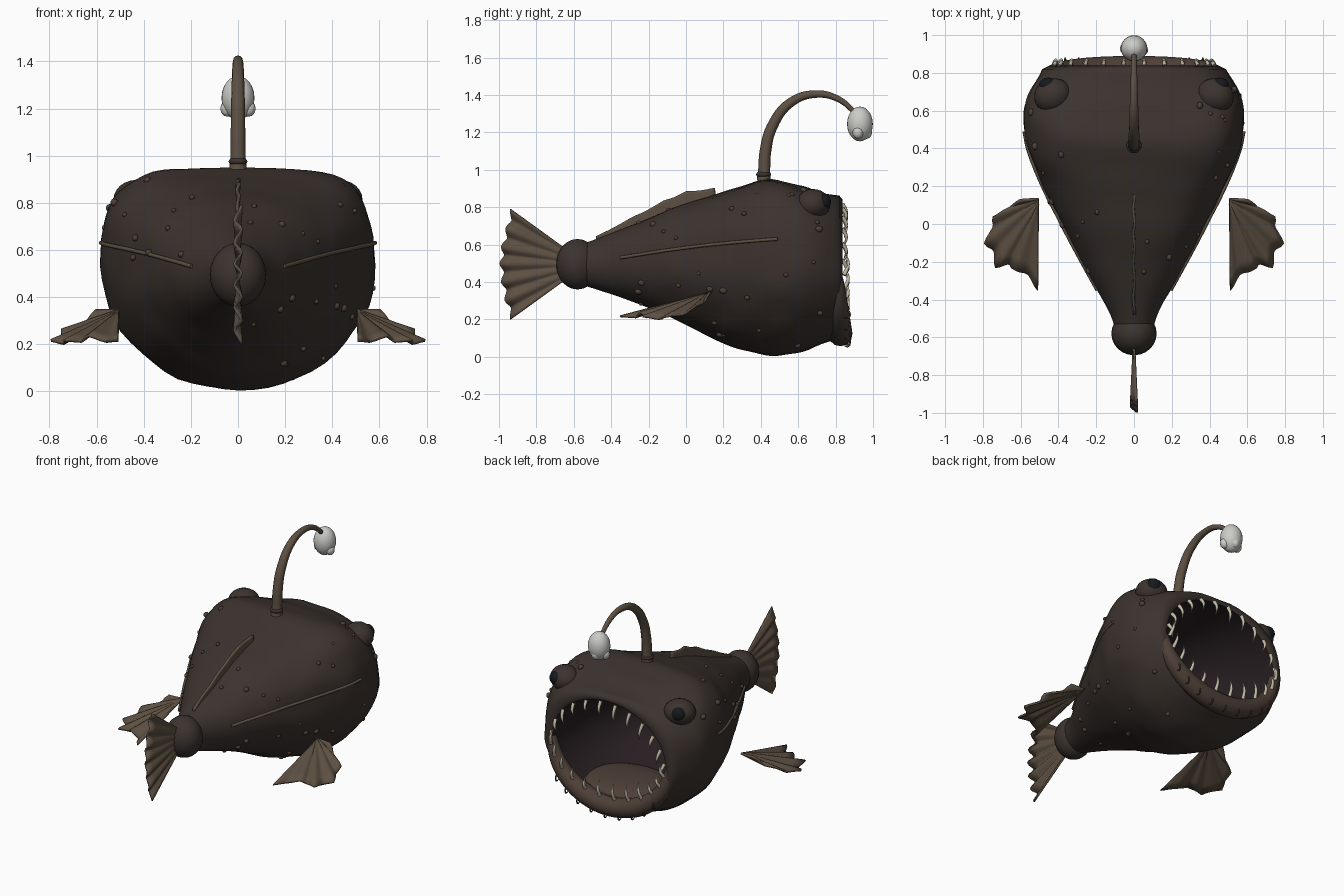
import bpy, bmesh, math, random
from mathutils import Vector, noise

if "Cube" in bpy.data.objects:
    bpy.data.objects.remove(bpy.data.objects["Cube"])

random.seed(4)

def mat(name, c):
    m = bpy.data.materials.new(name)
    m.diffuse_color = (*c, 1)
    m.use_nodes = True
    m.node_tree.nodes["Principled BSDF"].inputs["Base Color"].default_value = m.diffuse_color
    return m

SKIN = mat("skin", (0.045, 0.033, 0.028))
FIN = mat("fin", (0.11, 0.08, 0.055))
LIP = mat("lip", (0.075, 0.05, 0.038))
DARK = mat("throat", (0.02, 0.013, 0.015))
TOOTH = mat("tooth", (0.55, 0.5, 0.38))
GLOW = mat("glow", (0.6, 0.6, 0.57))
BLACK = mat("pupil", (0.008, 0.01, 0.012))

def mesh_obj(name, bm, material, smooth=True):
    bmesh.ops.recalc_face_normals(bm, faces=bm.faces)
    me = bpy.data.meshes.new(name)
    bm.to_mesh(me)
    bm.free()
    for p in me.polygons:
        p.use_smooth = smooth
    me.materials.append(material)
    ob = bpy.data.objects.new(name, me)
    bpy.context.collection.objects.link(ob)
    return ob

def grid(name, rows, material, closed=False, caps=()):
    """Skin rows of points into a surface."""
    bm = bmesh.new()
    v = [[bm.verts.new(p) for p in r] for r in rows]
    n = len(rows[0])
    for a, b in zip(v, v[1:]):
        for i in range(n if closed else n - 1):
            j = (i + 1) % n
            bm.faces.new((a[i], a[j], b[j], b[i]))
    for c in caps:
        bm.faces.new(v[c])
    bmesh.ops.remove_doubles(bm, verts=bm.verts, dist=1e-5)
    return mesh_obj(name, bm, material)

def ball(name, loc, radii, material, rot=(0, 0, 0), seg=24):
    bm = bmesh.new()
    bmesh.ops.create_uvsphere(bm, u_segments=seg, v_segments=seg // 2, radius=1)
    ob = mesh_obj(name, bm, material)
    ob.location, ob.scale, ob.rotation_euler = loc, radii, rot
    return ob

def tubes(name, paths, material, res=3):
    """Each path is a list of (point, radius)."""
    cu = bpy.data.curves.new(name, 'CURVE')
    cu.dimensions, cu.bevel_depth, cu.bevel_resolution = '3D', 1, res
    cu.use_fill_caps, cu.resolution_u = True, 6
    for path in paths:
        s = cu.splines.new('BEZIER')
        s.bezier_points.add(len(path) - 1)
        for bp, (p, r) in zip(s.bezier_points, path):
            bp.co, bp.radius = p, r
            bp.handle_left_type = bp.handle_right_type = 'AUTO'
    cu.materials.append(material)
    ob = bpy.data.objects.new(name, cu)
    bpy.context.collection.objects.link(ob)
    bpy.ops.object.select_all(action='DESELECT')
    ob.select_set(True)
    bpy.context.view_layer.objects.active = ob
    bpy.ops.object.convert(target='MESH')
    return bpy.context.object

def sample(pts, u):
    """Piecewise linear point at u in 0..1."""
    f = u * (len(pts) - 1)
    i = min(int(f), len(pts) - 2)
    return Vector(pts[i]).lerp(Vector(pts[i + 1]), f - i)

def fin(name, inner, outer, normal, amp, thick=0.012):
    """Pleated fan between an inner and outer edge, one pleat per ray."""
    rays, cols, rows = len(outer) - 1, (len(outer) - 1) * 6, []
    for k in range(7):
        s = k / 6
        row = []
        for c in range(cols + 1):
            u = c / cols
            a, b = sample(inner, u), sample(outer, u)
            w = math.cos(2 * math.pi * u * rays)
            b = b.lerp(a, 0.03 * (1 - w))
            row.append(a.lerp(b, s) + Vector(normal) * amp * w * s)
        rows.append(row)
    ob = grid(name, rows, FIN)
    m = ob.modifiers.new("thickness", 'SOLIDIFY')
    m.thickness, m.offset = thick, 0
    return ob

# Body sections: y, top, bottom, half width, upper squareness, widest height
SEC = [(-0.62, 0.585, 0.40, 0.085, 2, 0.495), (-0.48, 0.63, 0.36, 0.125, 2, 0.495),
       (-0.3, 0.70, 0.30, 0.225, 2.1, 0.50), (-0.1, 0.785, 0.22, 0.335, 2.3, 0.51),
       (0.0, 0.82, 0.17, 0.385, 2.5, 0.52), (0.2, 0.88, 0.075, 0.485, 2.9, 0.53),
       (0.43, 0.95, 0.008, 0.57, 3.4, 0.54), (0.6, 0.92, 0.02, 0.582, 3.4, 0.53),
       (0.72, 0.88, 0.06, 0.545, 3.0, 0.5), (0.82, 0.86, 0.10, 0.485, 2.5, 0.48)]

def section(y):
    i = max(0, min(len(SEC) - 2, sum(s[0] <= y for s in SEC) - 1))
    p = [Vector(SEC[max(0, min(len(SEC) - 1, j))]) for j in range(i - 1, i + 3)]
    h = p[2][0] - p[1][0]
    t = (y - p[1][0]) / h
    m1 = (p[2] - p[0]) / (p[2][0] - p[0][0]) * h
    m2 = (p[3] - p[1]) / (p[3][0] - p[1][0]) * h
    return ((2*t**3 - 3*t*t + 1) * p[1] + (t**3 - 2*t*t + t) * m1
            + (3*t*t - 2*t**3) * p[2] + (t**3 - t*t) * m2)

def surf(y, a):
    _, top, bot, hw, n, zc = section(y)
    c, s = math.cos(a), math.sin(a)
    e = 2 / n if s > 0 else 1
    x = hw * math.copysign(abs(c) ** e, c)
    z = zc + ((top - zc) * abs(s) ** e if s > 0 else (zc - bot) * s)
    return Vector((x, y, z))

def width(y, z):
    _, top, bot, hw, n, zc = section(y)
    d, n = ((z - zc) / (top - zc), n) if z > zc else ((zc - z) / (zc - bot), 2)
    return hw * max(0, 1 - d ** n) ** (1 / n)

def mouth(y, k, a):
    return Vector((0.45 * k * math.cos(a), y, 0.475 + 0.365 * k * math.sin(a)))

# Body with rounded lip edge, and mouth cavity
N = 56
ANG = [2 * math.pi * i / N for i in range(N)]
rows = []
for k in range(45):
    y = -0.62 + 1.44 * k / 44
    row = [surf(y, a) for a in ANG]
    rows.append([p + Vector((p.x, 0, p.z - 0.5)) * 0.025 * noise.noise(p * 6) for p in row])
rows += [[mouth(0.838, 1.0, a) for a in ANG], [mouth(0.825, 0.95, a) for a in ANG]]
grid("body", rows, SKIN, True, (0,))
grid("mouth_cavity", [[mouth(y, k, a) for a in ANG] for y, k in
     ((0.825, 0.95), (0.7, 0.94), (0.5, 0.86), (0.32, 0.68), (0.2, 0.42), (0.16, 0.1))],
     DARK, True, (-1,))
ball("tongue", (0, 0.6, 0.19), (0.3, 0.23, 0.06), LIP)
ball("tail_root", (0, -0.58, 0.495), (0.12, 0.115, 0.135), SKIN)

# Heavy lower lip
lip = []
for i in range(17):
    a = math.pi * (1 + i / 16)
    s = -math.sin(a)
    lip.append((mouth(0.8 + 0.025 * s, 0.97, a), 0.022 + 0.043 * max(s, 0) ** 0.6))
tubes("lower_lip", [lip], LIP, 4)

# Teeth round the mouth, curved and tapering
teeth = []
for i in range(24):
    a = 2 * math.pi * (i + 0.5) / 24
    sgn = -1 if math.sin(a) > 0 else 1
    L = random.uniform(0.075, 0.125)
    p = mouth(0.835, 0.95, a)
    if sgn > 0:
        p += Vector((0, 0.01, 0.05 * abs(math.sin(a))))
    d = Vector((-0.25 * math.cos(a), 0, sgn))
    teeth.append([(p, 0.012), (p + d * L * 0.5 + Vector((0, 0.022, 0)), 0.009),
                  (p + d * L + Vector((0, 0.01, 0)), 0.001)])
tubes("teeth", teeth, TOOTH, 2)

# Little hooked barbels under the lip
barbels = []
for i in range(9):
    p = mouth(0.865, 1.0, math.pi * (1.2 + 0.6 * i / 8)) + Vector((0, 0, -0.01))
    barbels.append([(p, 0.006), (p + Vector((0, 0.012, -0.025)), 0.005),
                    (p + Vector((0, 0.0, -0.045)), 0.005), (p + Vector((0, -0.02, -0.04)), 0.002)])
tubes("chin_barbels", barbels, LIP, 1)

for side, s in (("left", -1), ("right", 1)):
    # Eyes
    ball("eye_" + side, (s * 0.43, 0.68, 0.815), (0.1, 0.09, 0.082), SKIN, (0, 0, -s * 0.4))
    ball("pupil_" + side, (s * 0.455, 0.733, 0.828), (0.048, 0.042, 0.046), BLACK)
    # Side line
    line = []
    for i in range(10):
        u = i / 9
        y, z = -0.35 + 0.84 * u, 0.53 + 0.10 * u + 0.012 * math.sin(math.pi * u)
        line.append((Vector((s * (width(y, z) + 0.002), y, z)), 0.009))
    tubes("side_line_" + side, [line], FIN, 2)
    # Pectoral fins
    tips = [(0.60, 0.13, 0.335), (0.745, 0.04, 0.25), (0.79, -0.10, 0.205),
            (0.73, -0.23, 0.205), (0.63, -0.24, 0.225), (0.505, -0.35, 0.205)]
    fin("pectoral_fin_" + side, [(s * 0.505, 0.135, 0.345), (s * 0.505, 0.10, 0.335)],
        [(s * x, y, z) for x, y, z in tips], (s * 0.35, -0.2, 0.9), 0.012)

# Tail fin
fin("tail_fin", [(0, -0.62, 0.56), (0, -0.62, 0.43)],
    [(0, -0.94, 0.79), (0, -0.965, 0.69), (0, -0.99, 0.59), (0, -0.998, 0.5),
     (0, -0.99, 0.4), (0, -0.97, 0.3), (0, -0.94, 0.2)], (1, 0, 0), 0.015)

# Low dorsal fin
fin("dorsal_fin", [(0, -0.48, 0.6), (0, -0.3, 0.67), (0, -0.1, 0.75), (0, 0.02, 0.8), (0, 0.16, 0.83)],
    [(0, -0.48, 0.645), (0, -0.3, 0.74), (0, -0.12, 0.835), (0, 0.0, 0.885), (0, 0.155, 0.903)],
    (1, 0, 0), 0.004, 0.014)

# Fishing rod and glowing lure
rod = [(0.415, 0.94, 0.037), (0.418, 1.0, 0.032), (0.425, 1.1, 0.031), (0.46, 1.23, 0.029),
       (0.56, 1.36, 0.025), (0.70, 1.405, 0.02), (0.82, 1.375, 0.016), (0.91, 1.30, 0.013)]
tubes("lure_rod", [[((0, y, z), r) for y, z, r in rod]], FIN, 4)
ball("lure_rod_collar", (0, 0.415, 0.975), (0.04, 0.04, 0.02), SKIN)
ball("lure_bulb", (0, 0.93, 1.245), (0.07, 0.069, 0.093), GLOW)
for x, y, z in ((0.045, 0.92, 1.2), (-0.045, 0.93, 1.2), (0, 0.965, 1.2)):
    ball("lure_bump", (x, y, z), (0.03, 0.03, 0.035), GLOW, seg=12)

# Warts scattered over the skin
for i in range(42):
    p = surf(random.uniform(-0.3, 0.72), random.uniform(-0.5, 1.0) * math.pi)
    r = random.uniform(0.01, 0.018)
    ball("wart", p, (r, r * 1.2, r), LIP, seg=10)
